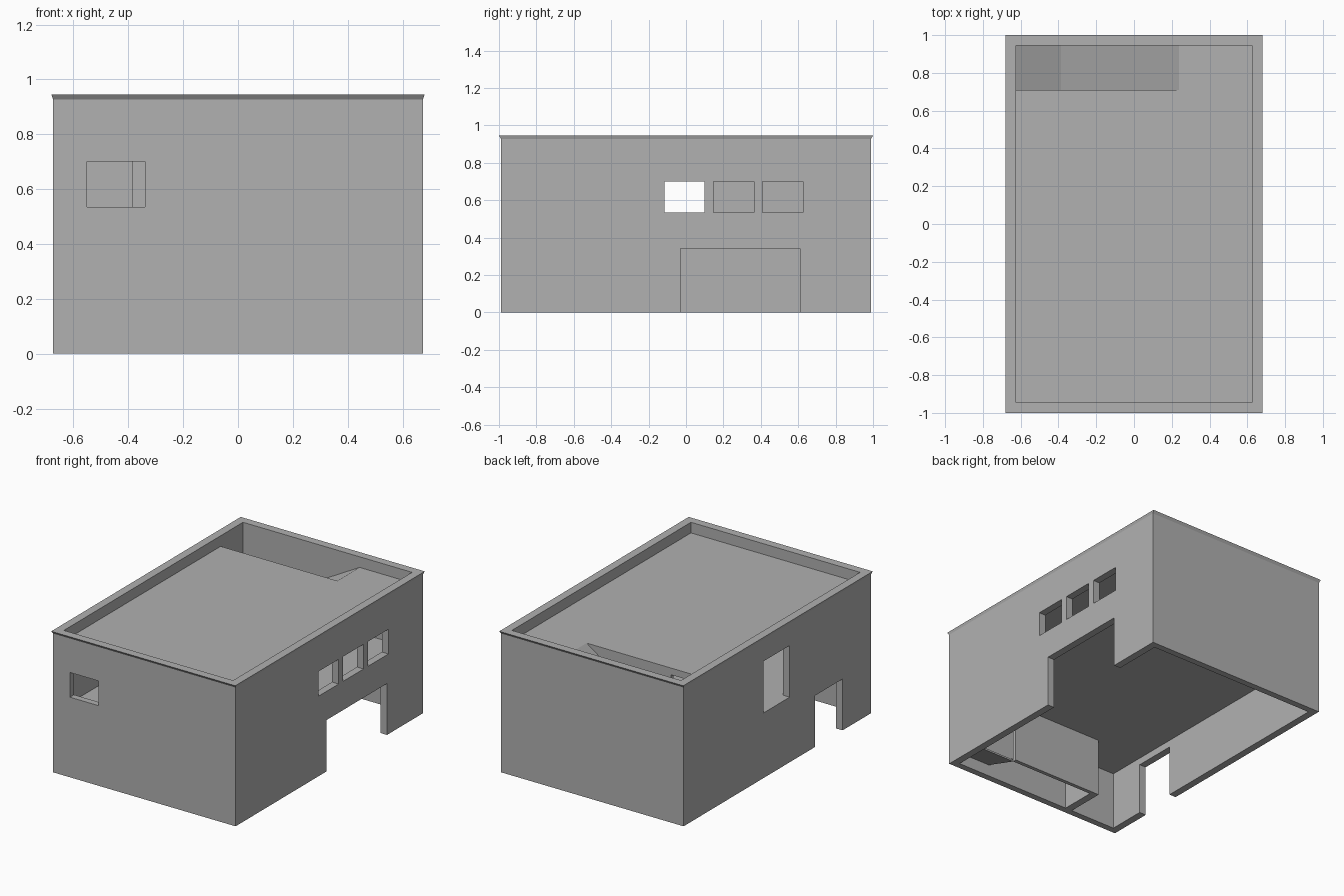
import bpy, bmesh

if "Cube" in bpy.data.objects:
    bpy.data.objects.remove(bpy.data.objects["Cube"])

HX, HY = 0.674, 0.988     # outer wall half sizes
IX, IY = 0.625, 0.945     # inner wall half sizes
FLOOR, ROOF, TOP, SLAB = 0.435, 0.874, 0.945, 0.045

# dark grey render
grey = bpy.data.materials.new("dark_grey")
grey.diffuse_color = (0.44, 0.44, 0.44, 1)
grey.use_nodes = True
grey.node_tree.nodes["Principled BSDF"].inputs["Base Color"].default_value = grey.diffuse_color


def finish(name, bm):
    bmesh.ops.recalc_face_normals(bm, faces=bm.faces[:])
    me = bpy.data.meshes.new(name)
    bm.to_mesh(me)
    bm.free()
    me.materials.append(grey)
    ob = bpy.data.objects.new(name, me)
    bpy.context.collection.objects.link(ob)
    return ob


def prism(name, outline, z0, z1):
    bm = bmesh.new()
    face = bm.faces.new([bm.verts.new((x, y, z0)) for x, y in outline])
    ext = bmesh.ops.extrude_face_region(bm, geom=[face], use_keep_orig=True)
    verts = [g for g in ext["geom"] if isinstance(g, bmesh.types.BMVert)]
    bmesh.ops.translate(bm, vec=(0, 0, z1 - z0), verts=verts)
    return finish(name, bm)


def box(name, x0, x1, y0, y1, z0, z1):
    return prism(name, [(x0, y0), (x1, y0), (x1, y1), (x0, y1)], z0, z1)


# outer walls: a wall profile swept round the rectangle, flared at the coping
profile = [(HX, HY, 0), (HX, HY, 0.927), (0.68, 1.0, TOP), (IX, IY, TOP), (IX, IY, 0)]
bm = bmesh.new()
rings = [[bm.verts.new((sx * x, sy * y, z))
          for sx, sy in ((-1, -1), (1, -1), (1, 1), (-1, 1))] for x, y, z in profile]
for i, ring in enumerate(rings):
    nxt = rings[(i + 1) % len(rings)]
    for j in range(4):
        k = (j + 1) % 4
        bm.faces.new((ring[j], ring[k], nxt[k], nxt[j]))
walls = finish("outer_walls", bm)

# window and door openings
openings = [("front_window", -0.55, -0.34, -1.1, -0.9, 0.535, 0.70),
            ("garage_door", 0.58, 0.8, -0.03, 0.61, -0.1, 0.343),
            ("side_door", -0.8, -0.58, -0.69, -0.40, -0.1, 0.343),
            ("upper_door", -0.8, -0.58, -0.132, 0.145, FLOOR, 0.78)]
openings += [("side_window", 0.58, 0.8, y, y + 0.215, 0.535, 0.70)
             for y in (-0.115, 0.148, 0.41)]
for spec in openings:
    cutter = box(spec[0] + "_cutter", *spec[1:])
    cutter.hide_render = True
    mod = walls.modifiers.new(spec[0], "BOOLEAN")
    mod.operation = "DIFFERENCE"
    mod.solver = "EXACT"
    mod.object = cutter

# apply the cuts and drop the cutters
dg = bpy.context.evaluated_depsgraph_get()
cut_mesh = bpy.data.meshes.new_from_object(walls.evaluated_get(dg))
walls.modifiers.clear()
walls.data = cut_mesh
for ob in [o for o in bpy.data.objects if "_cutter" in o.name]:
    bpy.data.objects.remove(ob)


def storey(label, s, z0, z1):
    """Slab with a stair well, stair partition and ramp; s=-1 turns it half round."""
    def turn(pts):
        return [(s * x, s * y) for x, y in pts]

    xa, xb, yw, t, te = -0.387, 0.237, 0.71, 0.025, 0.05
    # slab above this storey
    prism(label + "_slab", turn([(-IX, -IY), (IX, -IY), (IX, IY), (xb, IY),
                                 (xb, yw), (-IX, yw)]), z1 - SLAB, z1)
    # partition round the stair
    prism(label + "_stair_wall", turn([(xa, yw), (xb, yw), (xb, IY), (xb + te, IY),
                                       (xb + te, yw - t), (xa, yw - t)]), z0, z1 - SLAB)
    # turning entry and straight ramp
    bm = bmesh.new()
    low = z0 + 0.012
    rows = [(-IX, low, z0 + 0.09), (xa, low, z0 + 0.09), (xb, z1, z1)]
    vs = [[bm.verts.new((s * x, s * y, z)) for y, z in ((yw, za), (IY, zb))]
          for x, za, zb in rows]
    for a, b in zip(vs, vs[1:]):
        bm.faces.new((a[0], b[0], b[1], a[1]))
    ext = bmesh.ops.extrude_face_region(bm, geom=bm.faces[:], use_keep_orig=True)
    verts = [g for g in ext["geom"] if isinstance(g, bmesh.types.BMVert)]
    bmesh.ops.translate(bm, vec=(0, 0, -0.012), verts=verts)
    finish(label + "_stair_ramp", bm)


storey("ground", -1, 0.0, FLOOR)
storey("upper", 1, FLOOR, ROOF)
